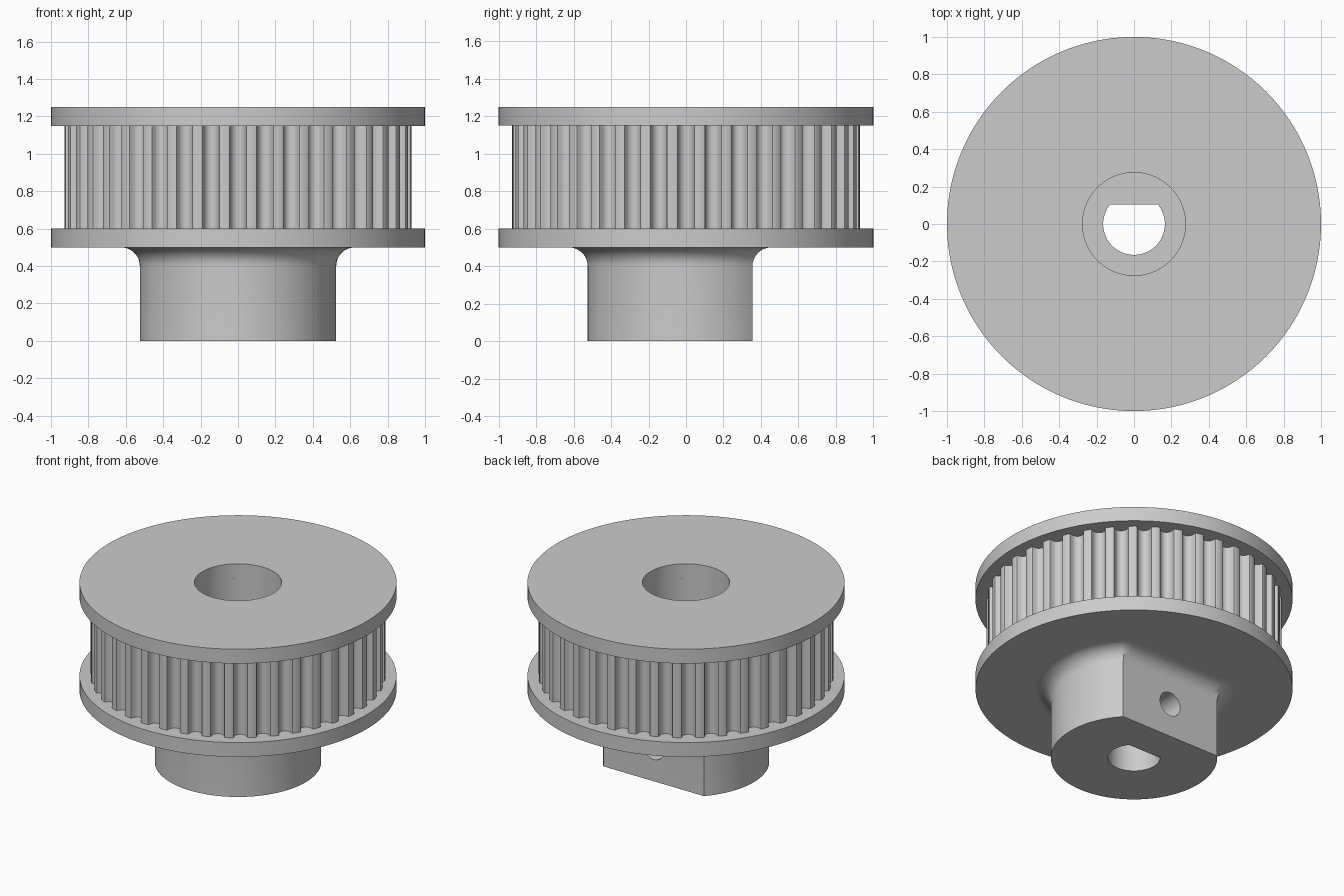
import bpy, bmesh
from math import sin, cos, pi, asin, radians

cube = bpy.data.objects.get("Cube")
if cube:
    bpy.data.objects.remove(cube, do_unlink=True)

grey = bpy.data.materials.new("plain_grey")
grey.use_nodes = True
colour = (0.6, 0.6, 0.6, 1)
grey.diffuse_color = colour
grey.node_tree.nodes["Principled BSDF"].inputs["Base Color"].default_value = colour


def circle(r, z, angles):
    return [(r * cos(a), r * sin(a), z) for a in angles]


def d_outline(r, flat, z, n=144, flat_n=16):
    """Circle with its +y side cut straight at y = flat."""
    a = asin(flat / r)
    pts = [(r * cos(t), r * sin(t), z)
           for t in (pi - a + (pi + 2 * a) * i / n for i in range(n + 1))]
    x = r * cos(a)
    pts += [(x - 2 * x * i / flat_n, flat, z) for i in range(1, flat_n)]
    return pts


def smooth(ob):
    bpy.ops.object.select_all(action="DESELECT")
    ob.select_set(True)
    bpy.context.view_layer.objects.active = ob
    bpy.ops.object.shade_smooth_by_angle(angle=radians(36))


def loft(name, rings):
    """Join equal rings into a closed tube-shaped solid."""
    bm = bmesh.new()
    rows = [[bm.verts.new(p) for p in ring] for ring in rings]
    n = len(rows[0])
    for k, row in enumerate(rows):
        nxt = rows[(k + 1) % len(rows)]
        for i in range(n):
            j = (i + 1) % n
            bm.faces.new((row[i], row[j], nxt[j], nxt[i]))
    bmesh.ops.recalc_face_normals(bm, faces=bm.faces)
    mesh = bpy.data.meshes.new(name)
    bm.to_mesh(mesh)
    bm.free()
    mesh.materials.append(grey)
    ob = bpy.data.objects.new(name, mesh)
    bpy.context.collection.objects.link(ob)
    return ob


BORE = 0.275
even = [2 * pi * i / 160 for i in range(160)]

# Flanges above and below the teeth
for name, low, high in (("lower_flange", 0.5, 0.6), ("upper_flange", 1.15, 1.25)):
    smooth(loft(name, [circle(1, low, even), circle(1, high, even),
                       circle(BORE, high, even), circle(BORE, low, even)]))

# Toothed rim: one rounded groove repeated around the axis
TEETH = 40
half = [(0.0, 0.874), (1.0, 0.878), (1.9, 0.888), (2.4, 0.903),
        (2.6, 0.918), (2.8, 0.927), (3.2, 0.93)]
groove = [(-a, r) for a, r in reversed(half[1:])] + half
rim = [(radians(a + k * 360 / TEETH), r) for k in range(TEETH) for a, r in groove]
rim_angles = [a for a, r in rim]


def rim_ring(z):
    return [(r * cos(a), r * sin(a), z) for a, r in rim]


smooth(loft("toothed_rim", [rim_ring(0.6), rim_ring(1.15),
                            circle(BORE, 1.15, rim_angles),
                            circle(BORE, 0.6, rim_angles)]))

# Hub with one flat side, a fillet under the flange and a D-shaped bore
HUB, FLAT, FILLET, STEPS = 0.525, 0.355, 0.1, 10
rings = [d_outline(HUB, FLAT, 0)]
for i in range(STEPS + 1):
    t = pi / 2 * i / STEPS
    out = FILLET * (1 - cos(t))
    rings.append(d_outline(HUB + out, FLAT + out, 0.5 - FILLET * (1 - sin(t))))
rings += [d_outline(0.165, 0.105, z) for z in (0.5, 0)]
hub = loft("hub", rings)

# Set screw hole from the flat into the bore
bpy.ops.mesh.primitive_cylinder_add(vertices=48, radius=0.083, depth=0.5,
                                    location=(0, 0.28, 0.235),
                                    rotation=(pi / 2, 0, 0))
cutter = bpy.context.object
cutter.name = "screw_hole_cutter"
cutter.data.materials.append(grey)
cut = hub.modifiers.new("screw_hole", "BOOLEAN")
cut.operation = "DIFFERENCE"
cut.solver = "EXACT"
cut.object = cutter
bpy.ops.object.select_all(action="DESELECT")
hub.select_set(True)
bpy.context.view_layer.objects.active = hub
bpy.ops.object.modifier_apply(modifier=cut.name)
bpy.data.objects.remove(cutter, do_unlink=True)
smooth(hub)
